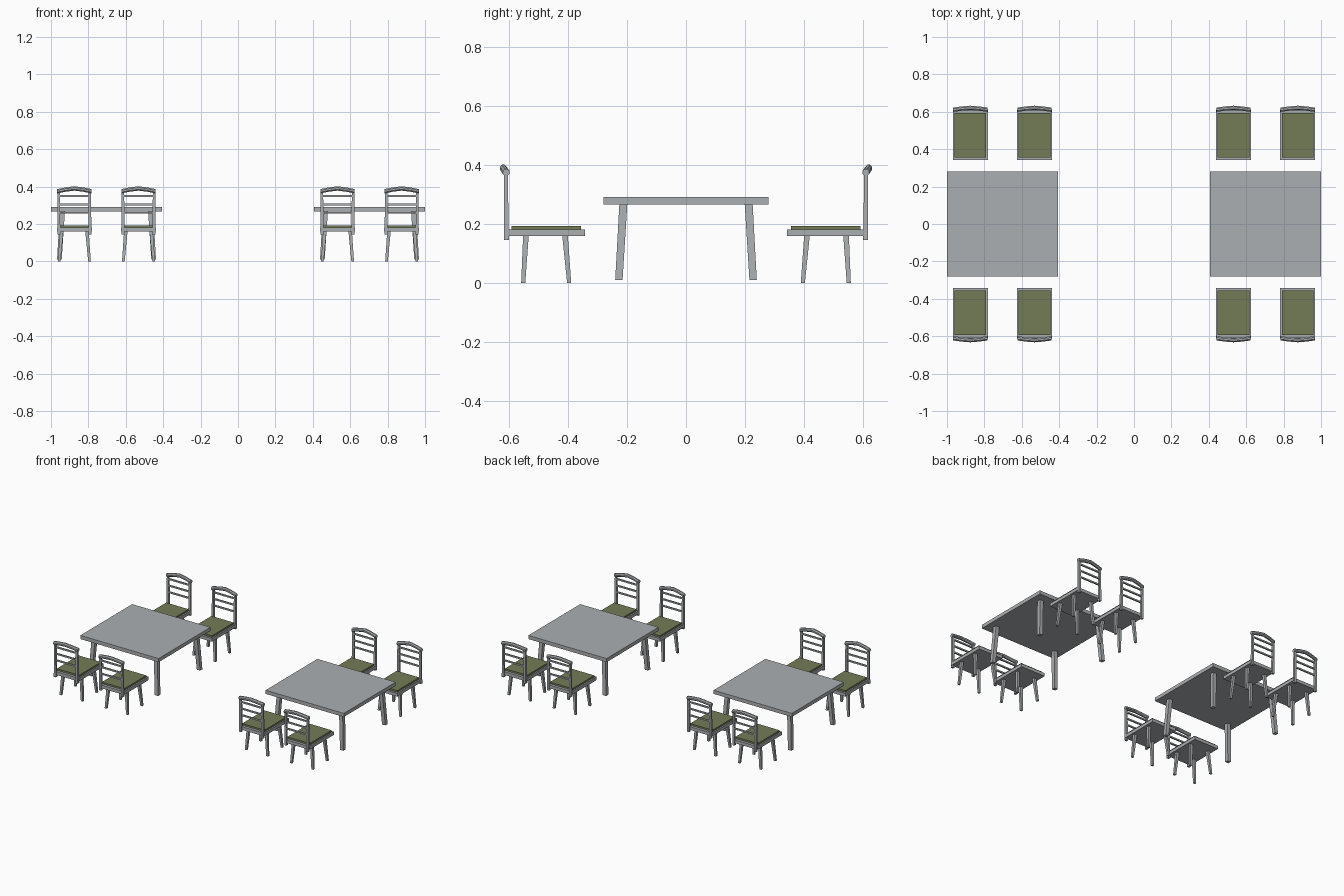
import bpy, bmesh, math
from mathutils import Vector

if "Cube" in bpy.data.objects:
    bpy.data.objects.remove(bpy.data.objects["Cube"])


def material(name, rgb):
    m = bpy.data.materials.new(name)
    m.diffuse_color = (*rgb, 1)
    m.use_nodes = True
    m.node_tree.nodes["Principled BSDF"].inputs["Base Color"].default_value = m.diffuse_color
    return m


GREY = material("grey_wood", (0.41, 0.43, 0.445))
GREEN = material("olive_cushion", (0.175, 0.20, 0.095))


def loft(name, rings, mat):
    """Join rings of points into a closed solid with flat faces."""
    bm = bmesh.new()
    loops = [[bm.verts.new(p) for p in ring] for ring in rings]
    n = len(loops[0])
    for a, b in zip(loops, loops[1:]):
        for i in range(n):
            j = (i + 1) % n
            bm.faces.new((a[i], a[j], b[j], b[i]))
    bm.faces.new(loops[0])
    bm.faces.new(loops[-1])
    bmesh.ops.recalc_face_normals(bm, faces=bm.faces)
    me = bpy.data.meshes.new(name)
    bm.to_mesh(me)
    bm.free()
    me.materials.append(mat)
    ob = bpy.data.objects.new(name, me)
    bpy.context.collection.objects.link(ob)
    return ob


def square(c, hx, hy):
    x, y, z = c
    return [(x - hx, y - hy, z), (x + hx, y - hy, z), (x + hx, y + hy, z), (x - hx, y + hy, z)]


def box(name, x0, x1, y0, y1, z0, z1, mat):
    c = ((x0 + x1) / 2, (y0 + y1) / 2)
    h = (abs(x1 - x0) / 2, abs(y1 - y0) / 2)
    return loft(name, [square((*c, z0), *h), square((*c, z1), *h)], mat)


def leg(name, bottom, top, hb, ht):
    return loft(name, [square(bottom, hb, hb), square(top, ht, ht)], GREY)


def table(cx):
    box("table_top", cx - 0.297, cx + 0.297, -0.281, 0.281, 0.266, 0.291, GREY)
    for sx in (-1, 1):
        for sy in (-1, 1):
            leg("table_leg", (cx + sx * 0.252, sy * 0.228, 0.01),
                (cx + sx * 0.236, sy * 0.213, 0.267), 0.0125, 0.0135)


def chair(cx, s):
    # s is the side of the table; the backrest is on the far side
    box("seat", cx - 0.094, cx + 0.094, s * 0.343, s * 0.611, 0.159, 0.181, GREY)
    box("seat_cushion", cx - 0.085, cx + 0.085, s * 0.356, s * 0.593, 0.180, 0.193, GREEN)
    for sx in (-1, 1):
        leg("front_leg", (cx + sx * 0.081, s * 0.397, 0), (cx + sx * 0.068, s * 0.411, 0.16), 0.007, 0.0095)
        leg("back_leg", (cx + sx * 0.081, s * 0.553, 0), (cx + sx * 0.068, s * 0.544, 0.16), 0.007, 0.0095)
        leg("back_post", (cx + sx * 0.083, s * 0.610, 0.145), (cx + sx * 0.083, s * 0.612, 0.375), 0.008, 0.0065)
    # three thin slats
    for z in (0.35, 0.305, 0.26):
        box("back_slat", cx - 0.083, cx + 0.083, s * 0.607, s * 0.616, z - 0.005, z + 0.005, GREY)
    # bowed and arched octagonal top rail
    rings = []
    for t in (-1, -0.5, 0, 0.5, 1):
        k = 1 - abs(t) ** 1.4
        y, z = 0.611 + 0.010 * k, 0.375 + 0.015 * k
        rings.append([(cx + t * 0.092, s * (y + 0.0125 * math.cos(a)), z + 0.0125 * math.sin(a))
                      for a in [math.pi * (i + 0.5) / 4 for i in range(8)]])
    loft("top_rail", rings, GREY)


for side in (-1, 1):
    table(side * 0.703)
    for x in (0.532, 0.875):
        for s in (-1, 1):
            chair(side * x, s)
